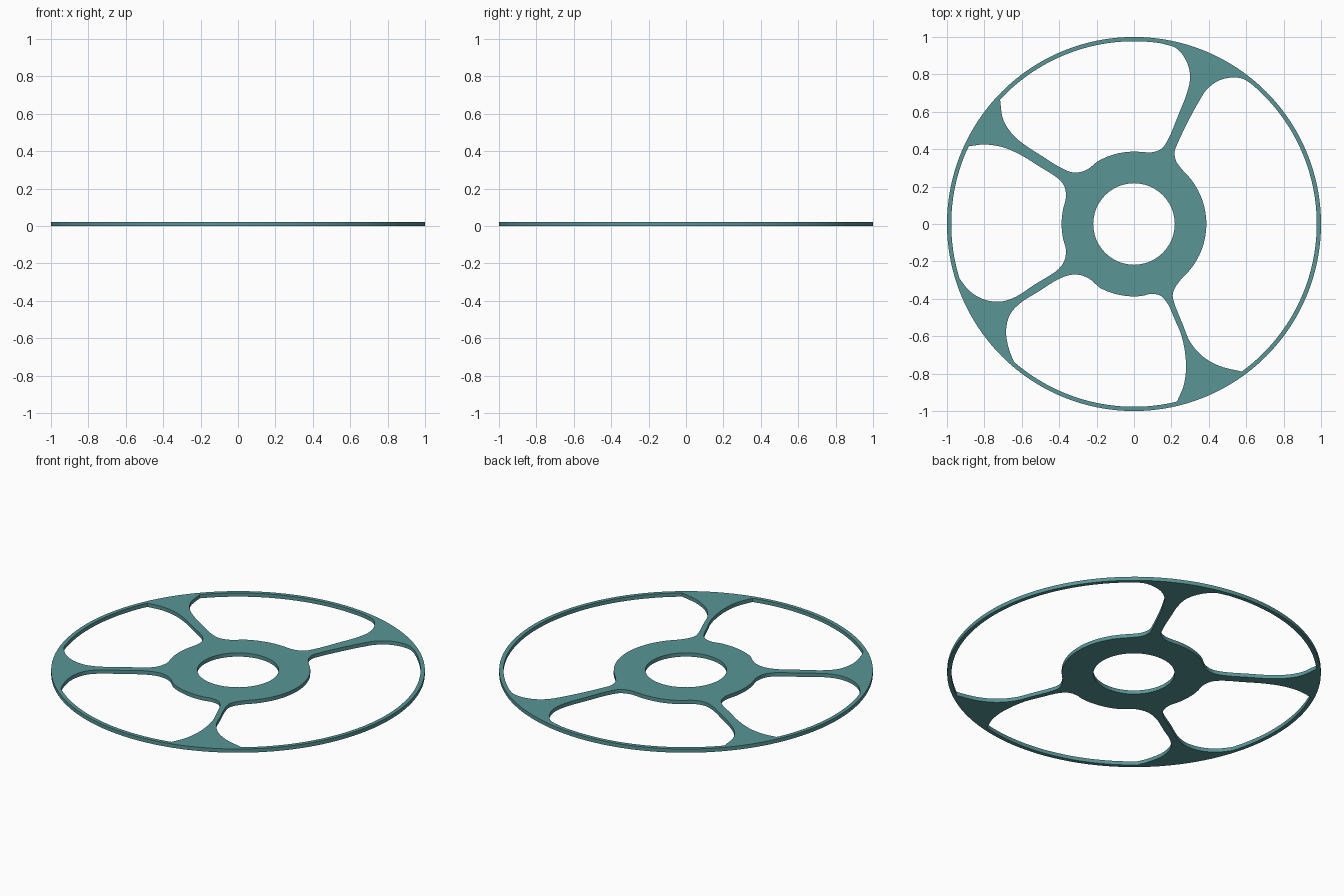
import bpy
from math import cos, sin, tau, atan2, radians
from mathutils import Vector

if "Cube" in bpy.data.objects:
    bpy.data.objects.remove(bpy.data.objects["Cube"])

THICK = 0.022
RIM_OUT, RIM_IN, HUB, BORE = 1.0, 0.977, 0.387, 0.218


def arc(r, a0, a1, n):
    return [Vector((r * cos(a0 + (a1 - a0) * i / n), r * sin(a0 + (a1 - a0) * i / n)))
            for i in range(n + 1)]


def arc_between(p, q, r, n):
    # shortest arc of radius r, without its end points
    a0, a1 = atan2(p.y, p.x), atan2(q.y, q.x)
    d = (a1 - a0 + tau / 2) % tau - tau / 2
    return arc(r, a0, a0 + d, n)[1:-1]


def smooth(points, n=6):
    # centripetal spline through the points
    p = [Vector(c) for c in points]
    p = [2 * p[0] - p[1]] + p + [2 * p[-1] - p[-2]]
    out = []
    for a, b, c, d in zip(p, p[1:], p[2:], p[3:]):
        t1 = (b - a).length ** 0.5
        t2 = t1 + (c - b).length ** 0.5
        t3 = t2 + (d - c).length ** 0.5
        for i in range(n):
            t = t1 + (t2 - t1) * i / n
            a1 = a.lerp(b, t / t1)
            a2 = b.lerp(c, (t - t1) / (t2 - t1))
            a3 = c.lerp(d, (t - t2) / (t3 - t2))
            b1 = a1.lerp(a2, t / t2)
            b2 = a2.lerp(a3, (t - t1) / (t3 - t1))
            out.append(b1.lerp(b2, (t - t1) / (t2 - t1)))
    return out + [p[-2]]


def window(side_a, side_b):
    # both sides run from rim to hub; hub and rim arcs join them
    a, b = smooth(side_a), smooth(side_b)
    hub = arc_between(a[-1], b[-1], HUB, 20)
    rim = arc_between(b[0], a[0], RIM_IN, 40)
    return a + hub + b[::-1] + rim


# spoke edges, each from rim to hub
right_a = [(.625, .751), (.58, .777), (.52, .783), (.45, .765), (.39, .72), (.35, .66),
           (.295, .56), (.235, .435), (.217, .385), (.226, .335), (.265, .282)]
right_b = [(.577, -.789), (.46, -.76), (.37, -.71), (.30, -.63), (.26, -.535),
           (.218, -.43), (.207, -.38), (.22, -.34), (.255, -.291)]
top_a = [(.15, .965), (.225, .94), (.278, .875), (.30, .79), (.283, .70), (.24, .59),
         (.187, .4625), (.15, .405), (.10, .384), (.05, .384)]
top_b = [(-.716, .665), (-.70, .56), (-.65, .48), (-.58, .42), (-.49, .362),
         (-.39, .30), (-.32, .275), (-.255, .289), (-.2, .331)]
left_a = [(-.882, .416), (-.797, .425), (-.70, .41), (-.60, .366), (-.51, .31),
          (-.406, .243), (-.372, .20), (-.364, .145), (-.378, .083)]
left_b = [(-.932, -.293), (-.877, -.36), (-.80, -.404), (-.717, -.415), (-.64, -.393),
          (-.53, -.323), (-.406, -.243), (-.372, -.195), (-.364, -.14), (-.378, -.083)]
bottom_a = [(.23, -.949), (.267, -.858), (.278, -.75), (.257, -.607), (.22, -.515),
            (.176, -.42), (.139, -.382), (.09, -.374), (.05, -.383)]
bottom_b = [(-.642, -.737), (-.668, -.67), (-.684, -.575), (-.663, -.484), (-.604, -.42),
            (-.51, -.361), (-.396, -.291), (-.32, -.27), (-.25, -.286), (-.19, -.335)]

# one flat profile: outer rim, bore and four windows
outlines = [arc(RIM_OUT, 0, tau, 128)[:-1], arc(BORE, 0, tau, 48)[:-1]]
outlines += [window(*s) for s in ((right_a, right_b), (top_a, top_b),
                                  (left_a, left_b), (bottom_a, bottom_b))]

curve = bpy.data.curves.new("wheel_disc", 'CURVE')
curve.dimensions = '2D'
curve.fill_mode = 'BOTH'
curve.extrude = THICK / 2
for pts in outlines:
    sp = curve.splines.new('POLY')
    sp.points.add(len(pts) - 1)
    for pt, co in zip(sp.points, pts):
        pt.co = (co.x, co.y, 0, 1)
    sp.use_cyclic_u = True

disc = bpy.data.objects.new("wheel_disc", curve)
disc.location.z = THICK / 2
bpy.context.collection.objects.link(disc)
bpy.context.view_layer.objects.active = disc
disc.select_set(True)
bpy.ops.object.convert(target='MESH')
bpy.ops.object.shade_smooth_by_angle(angle=radians(30))

# teal finish
mat = bpy.data.materials.new("teal")
mat.diffuse_color = (0.1, 0.3, 0.3, 1)
mat.use_nodes = True
mat.node_tree.nodes["Principled BSDF"].inputs["Base Color"].default_value = mat.diffuse_color
bpy.context.object.data.materials.clear()
bpy.context.object.data.materials.append(mat)
